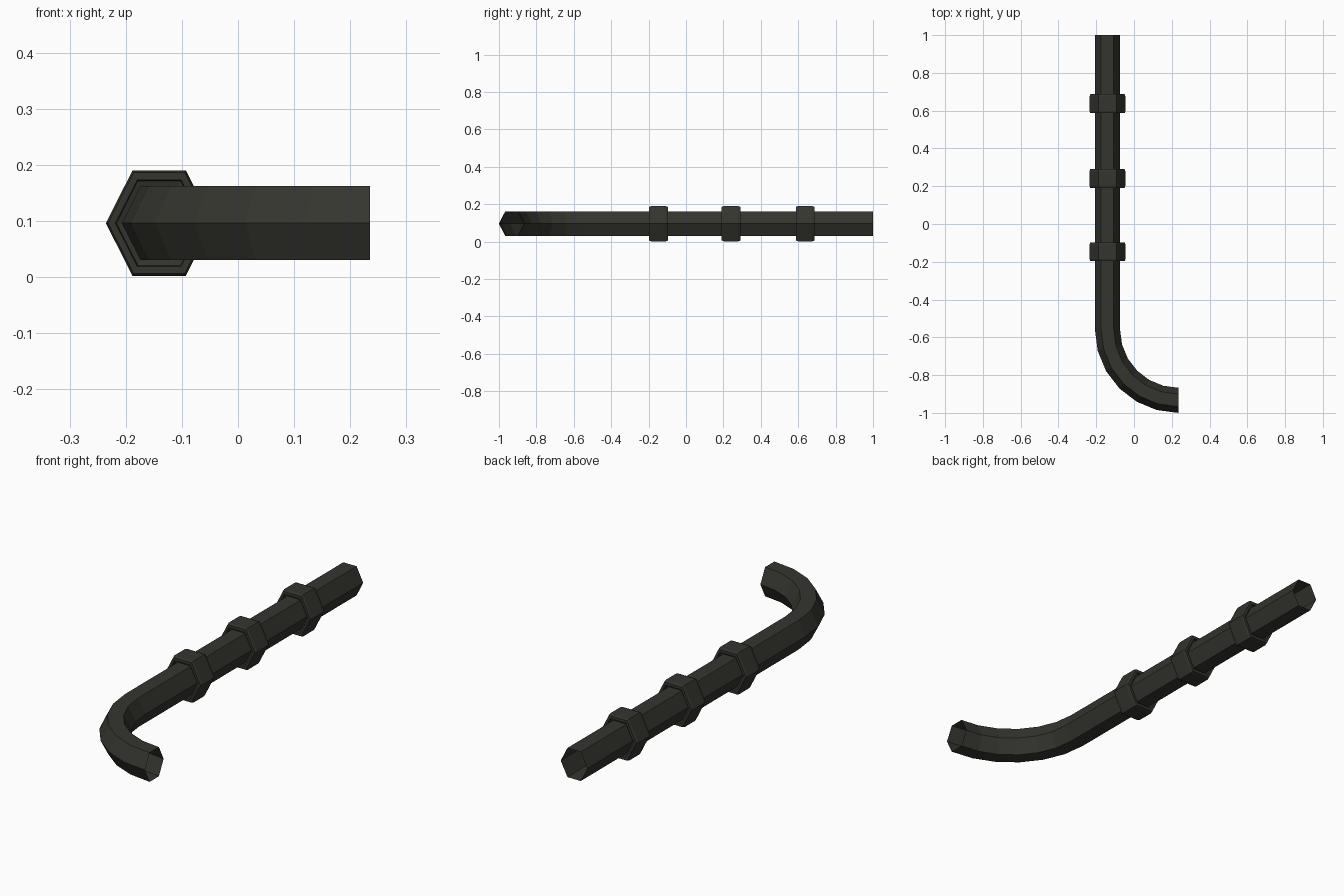
import bpy, bmesh, math
from mathutils import Vector

if "Cube" in bpy.data.objects:
    bpy.data.objects.remove(bpy.data.objects["Cube"])

CX, CZ = -0.1405, 0.096      # pipe axis
R = 0.0665                   # pipe half-width
STRETCH = 0.99 / math.sin(math.radians(60))  # hexagon is stretched to equal height

dark = bpy.data.materials.new("dark_metal")
dark.diffuse_color = (0.035, 0.035, 0.028, 1)
dark.use_nodes = True
dark.node_tree.nodes["Principled BSDF"].inputs["Base Color"].default_value = dark.diffuse_color


def hex_sweep(name, stations, closed=False):
    """Skin hexagon rings; each station is (centre, sideways direction, radius)."""
    bm = bmesh.new()
    rings = []
    for centre, side, r in stations:
        ring = []
        for k in range(6):
            a = k * math.pi / 3
            p = Vector(centre) + Vector(side) * (r * math.cos(a))
            p.z += r * STRETCH * math.sin(a)
            ring.append(bm.verts.new(p))
        rings.append(ring)
    pairs = list(zip(rings, rings[1:]))
    if closed:
        pairs.append((rings[-1], rings[0]))
    for a, b in pairs:
        for k in range(6):
            n = (k + 1) % 6
            bm.faces.new((a[k], a[n], b[n], b[k]))
    bmesh.ops.recalc_face_normals(bm, faces=bm.faces)
    me = bpy.data.meshes.new(name)
    bm.to_mesh(me)
    bm.free()
    me.materials.append(dark)
    ob = bpy.data.objects.new(name, me)
    bpy.context.collection.objects.link(ob)
    return ob


# Open-ended pipe: straight run, then a quarter bend in six steps
bend_x = 0.235
bend_r = bend_x - CX
bend_y = -1 + R + bend_r
path = [((CX, 1, CZ), (-1, 0, 0), R)]
for i in range(7):
    a = math.radians(15 * i)
    side = (-math.cos(a), -math.sin(a), 0)
    path.append(((bend_x + bend_r * side[0], bend_y + bend_r * side[1], CZ), side, R))
hex_sweep("pipe", path)

# Three hexagonal collars with chamfered rims and a shallow end recess
h = 0.05
half = [(0.066, h - 0.015), (0.076, h - 0.012), (0.078, h), (0.091, h), (0.095, h - 0.012)]
profile = half + [(r, -y) for r, y in reversed(half)]
for i, y in enumerate((-0.147, 0.241, 0.637)):
    hex_sweep(f"collar_{i + 1}",
              [((CX, y + dy, CZ), (-1, 0, 0), r) for r, dy in profile], closed=True)
